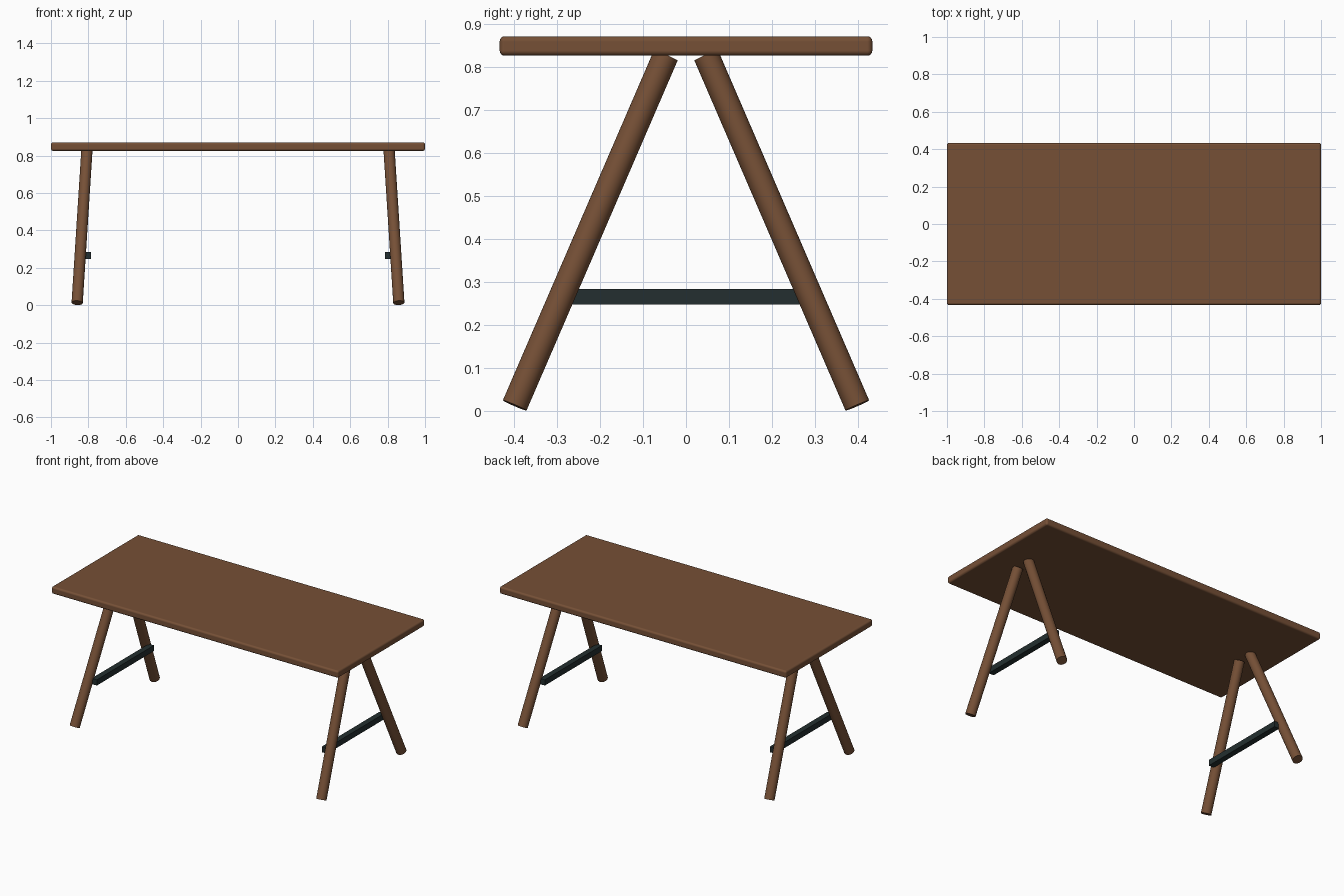
import bpy
from math import radians
from mathutils import Vector

cube = bpy.data.objects.get("Cube")
if cube:
    bpy.data.objects.remove(cube, do_unlink=True)


def make_material(name, color):
    mat = bpy.data.materials.new(name)
    mat.use_nodes = True
    mat.diffuse_color = color
    bsdf = next(n for n in mat.node_tree.nodes if n.type == "BSDF_PRINCIPLED")
    bsdf.inputs["Base Color"].default_value = color
    return mat


wood = make_material("brown wood", (0.18, 0.08, 0.037, 1))
metal = make_material("dark metal", (0.017, 0.028, 0.029, 1))


def box(name, size, center, mat):
    bpy.ops.mesh.primitive_cube_add(size=1, location=center)
    ob = bpy.context.object
    ob.name = name
    ob.scale = size
    bpy.ops.object.transform_apply(location=False, rotation=False, scale=True)
    ob.data.materials.append(mat)
    return ob


def rod(name, start, end, radius, mat):
    start, end = Vector(start), Vector(end)
    axis = end - start
    bpy.ops.mesh.primitive_cylinder_add(vertices=32, radius=radius,
                                        depth=axis.length, location=(start + end) / 2)
    ob = bpy.context.object
    ob.name = name
    ob.rotation_euler = axis.to_track_quat("Z", "Y").to_euler()
    bpy.ops.object.shade_smooth_by_angle(angle=radians(40))
    ob.data.materials.append(mat)
    return ob


# Table top with rounded edges
top = box("table_top", (2, 0.866, 0.045), (0, 0, 0.848), wood)
bpy.ops.object.shade_smooth()
bevel = top.modifiers.new("rounded_edges", "BEVEL")
bevel.width = 0.012
bevel.segments = 4
bevel.harden_normals = True

# Splayed round legs and a cross bar at each end
for side, sx in (("left", 1), ("right", -1)):
    for end, sy in (("front", -1), ("back", 1)):
        rod(f"{end}_{side}_leg", (sx * 0.86, sy * 0.398, 0.013),
            (sx * 0.808, sy * 0.047, 0.826), 0.03, wood)
    box(f"{side}_cross_bar", (0.036, 0.57, 0.036), (sx * 0.803, 0, 0.266), metal)
